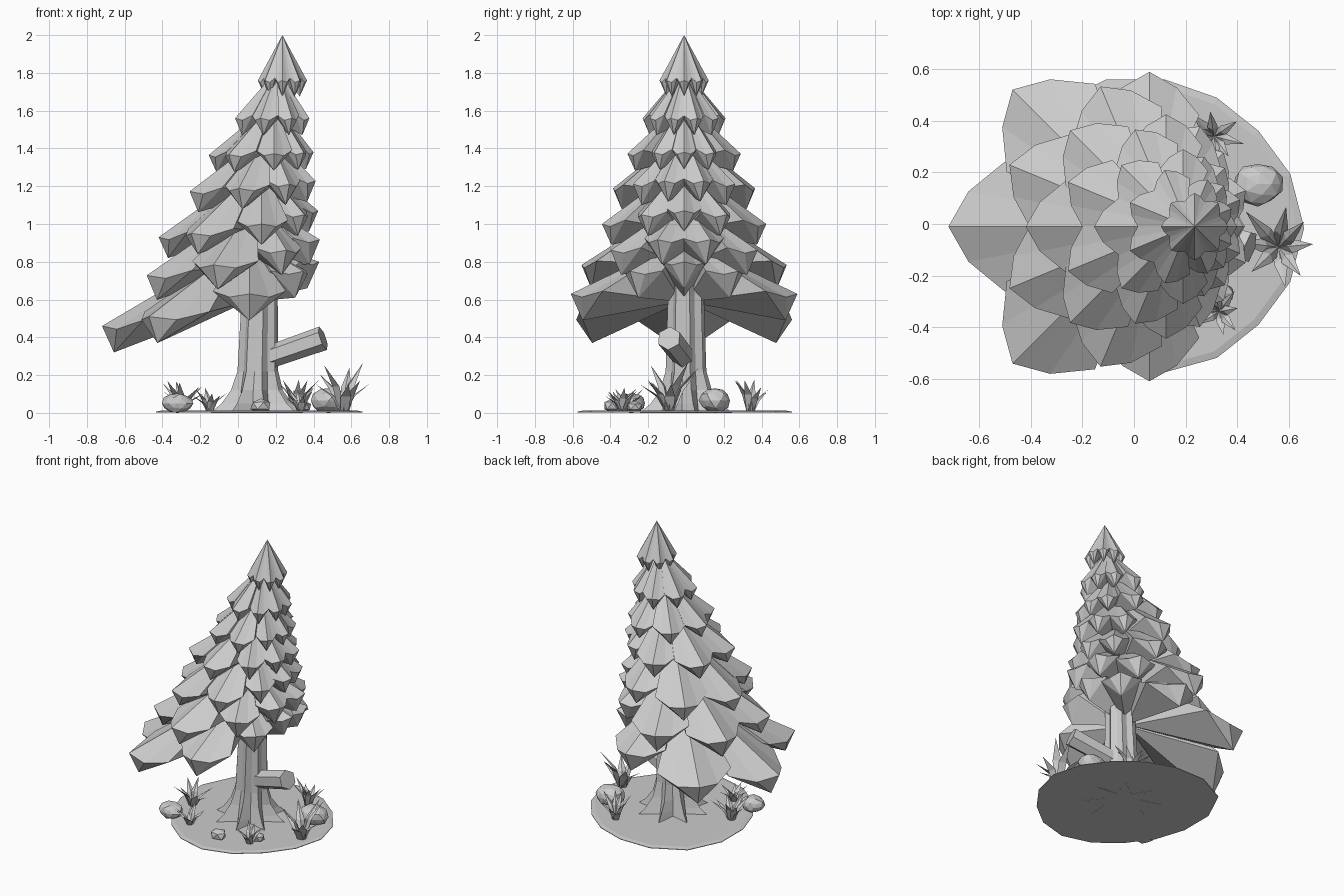
import bpy, bmesh, math, random
from mathutils import Vector, Matrix

random.seed(4)
cube = bpy.data.objects.get("Cube")
if cube:
    bpy.data.objects.remove(cube, do_unlink=True)

grey = bpy.data.materials.new("light grey")
grey.use_nodes = True
grey.diffuse_color = (0.6, 0.6, 0.6, 1)
bsdf = grey.node_tree.nodes["Principled BSDF"]
bsdf.inputs["Base Color"].default_value = (0.6, 0.6, 0.6, 1)
bsdf.inputs["Roughness"].default_value = 0.9


def finish(name, bm):
    bmesh.ops.recalc_face_normals(bm, faces=bm.faces)
    mesh = bpy.data.meshes.new(name)
    bm.to_mesh(mesh)
    bm.free()
    mesh.materials.append(grey)
    obj = bpy.data.objects.new(name, mesh)
    bpy.context.collection.objects.link(obj)
    return obj


def loft(bm, rings):
    rows = [[bm.verts.new(p) for p in ring] for ring in rings]
    n = len(rows[0])
    for low, high in zip(rows, rows[1:]):
        for i in range(n):
            j = (i + 1) % n
            bm.faces.new((low[i], low[j], high[j], high[i]))
    bm.faces.new(rows[0][::-1])
    bm.faces.new(rows[-1])


def bough(bm, cx, angle, r, z, drop, top_z, under_z, count):
    """One folded bough: ridge, shoulders, a blunt two-point tip and an underside."""
    out = Vector((math.cos(angle), math.sin(angle), 0))
    side = Vector((-out.y, out.x, 0))

    def point(radius, across, height):
        p = out * radius + side * across
        return bm.verts.new((cx + p.x, p.y - 0.01, height))

    rise = (top_z - z) * 0.28
    half = 0.72 * r * math.tan(math.pi / count) * 1.08
    ridge = point(0, 0, top_z)
    tip = point(r, 0, z)
    low = point(r - 0.45 * drop, 0, z - drop)
    root = point(0.02, 0, under_z)
    for s in (-1, 1):
        shoulder = point(r * 0.9, s * r * 0.175, z - 0.12 * drop)
        wing = point(r * 0.72, s * half, z + 0.35 * rise - 0.1 * drop)
        for face in ((ridge, tip, shoulder), (ridge, shoulder, wing), (tip, low, shoulder),
                     (shoulder, low, wing), (low, root, wing), (wing, root, ridge)):
            bm.faces.new(face if s > 0 else face[::-1])


# Foliage tiers: centre x, radius left/side/right, height left/right, drop, top height
tiers = [
    (0.06, 0.78, 0.60, 0.37, 0.46, 0.80, 0.14, 0.92),
    (0.095, 0.63, 0.52, 0.36, 0.72, 0.925, 0.13, 1.13),
    (0.125, 0.545, 0.435, 0.30, 0.93, 1.07, 0.11, 1.32),
    (0.16, 0.455, 0.33, 0.27, 1.17, 1.23, 0.11, 1.49),
    (0.19, 0.345, 0.30, 0.21, 1.365, 1.38, 0.09, 1.65),
    (0.21, 0.245, 0.225, 0.18, 1.56, 1.56, 0.09, 1.82),
]
COUNT = 8
for k, (cx, left, mid, right, zl, zr, drop, top) in enumerate(tiers):
    bm = bmesh.new()
    for i in range(COUNT):
        a = 2 * math.pi * (i + 0.5 * (k % 2)) / COUNT
        c = math.cos(a)
        r = mid + ((right if c > 0 else left) - mid) * math.sqrt(abs(c))
        z = (zl + zr) / 2 + (zr - zl) / 2 * c
        bough(bm, cx, a, r, z, drop, top, (zl + zr) / 2 - 0.3 * drop, COUNT)
    finish(f"foliage_tier_{k + 1}", bm)

# Pointed crown
bm = bmesh.new()
for i in range(COUNT):
    bough(bm, 0.235, 2 * math.pi * i / COUNT, 0.13, 1.76, 0.085, 2.0, 1.77, COUNT)
finish("crown", bm)

# Fluted trunk with spreading roots
bm = bmesh.new()
rings = []
for z, cx, ridge, groove in ((0.0, 0.10, 0.25, 0.12), (0.05, 0.10, 0.19, 0.11), (0.12, 0.10, 0.14, 0.10),
                             (0.22, 0.105, 0.11, 0.09), (0.62, 0.115, 0.097, 0.08), (1.5, 0.2, 0.05, 0.04)):
    ring = []
    for i in range(16):
        a = 2 * math.pi * i / 16 + 0.2
        r = groove if i % 2 else ridge
        ring.append((cx + r * math.cos(a), r * math.sin(a), z))
    rings.append(ring)
loft(bm, rings)
finish("trunk_and_roots", bm)

# Cut branch stub
start, end = Vector((0.12, 0.0, 0.28)), Vector((0.45, -0.09, 0.395))
axis = end - start
bm = bmesh.new()
bmesh.ops.create_cone(bm, cap_ends=True, segments=6, radius1=0.06, radius2=0.065, depth=axis.length,
                      matrix=Matrix.Translation((start + end) / 2) @ axis.to_track_quat("Z", "Y").to_matrix().to_4x4())
finish("branch_stub", bm)

# Ground plate, drawn out towards the back right
bm = bmesh.new()
rings = []
for z, inset in ((0.002, 1), (0.006, 1), (0.012, 0.95)):
    ring = []
    for i in range(16):
        a = i * math.pi / 8
        s = inset * (1 - 0.05 * math.sin(2 * a) ** 2 + 0.22 * max(0, math.cos(a - 0.75 * math.pi)) ** 6)
        ring.append((0.12 + 0.54 * s * math.cos(a), -0.015 + 0.56 * s * math.sin(a), z))
    rings.append(ring)
loft(bm, rings)
finish("ground_plate", bm)

# Rocks: x, y, half width, half depth, half height
rocks = [(0.48, 0.155, 0.10, 0.085, 0.07), (-0.32, -0.285, 0.085, 0.07, 0.055),
         (0.12, -0.39, 0.06, 0.05, 0.042), (0.35, -0.27, 0.045, 0.045, 0.035)]
for k, (x, y, sx, sy, sz) in enumerate(rocks):
    bm = bmesh.new()
    bmesh.ops.create_icosphere(bm, subdivisions=2 if k < 2 else 1, radius=1)
    for v in bm.verts:
        v.co *= random.uniform(0.9, 1.05)
        v.co = Vector((x + v.co.x * sx, y + v.co.y * sy, max(0.0, sz * (0.92 + v.co.z))))
    finish(f"rock_{k + 1}", bm)


def grass(name, x, y, spread, height, blades):
    """A tuft of bent, pointed three-sided blades."""
    bm = bmesh.new()
    for i in range(blades):
        a = 2 * math.pi * i / blades + random.uniform(-0.25, 0.25)
        out = Vector((math.cos(a), math.sin(a), 0))
        side = Vector((-out.y, out.x, 0))
        reach = spread * random.uniform(0.7, 1.05)
        h = height * random.uniform(0.55, 1.0)
        w = 0.12 * spread + 0.006
        base = Vector((x, y, 0.005))
        rings = []
        for f, up, width in ((0.1, 0, 0.8), (0.4, 0.55, 1.0)):
            c = base + out * reach * f + Vector((0, 0, h * up))
            rings.append([bm.verts.new(p) for p in (c - side * w * width, c + side * w * width, c - out * w * 0.6)])
        tip = bm.verts.new(base + out * reach + Vector((0, 0, h)))
        for j in range(3):
            n = (j + 1) % 3
            bm.faces.new((rings[0][j], rings[0][n], rings[1][n], rings[1][j]))
            bm.faces.new((rings[1][j], rings[1][n], tip))
        bm.faces.new(rings[0][::-1])
    finish(name, bm)


tufts = [(0.56, -0.09, 0.18, 0.26, 8), (-0.30, -0.08, 0.13, 0.17, 8), (-0.15, -0.32, 0.10, 0.15, 8),
         (0.33, -0.34, 0.10, 0.14, 8), (0.31, 0.34, 0.12, 0.18, 8)]
for k, tuft in enumerate(tufts):
    grass(f"grass_tuft_{k + 1}", *tuft)
